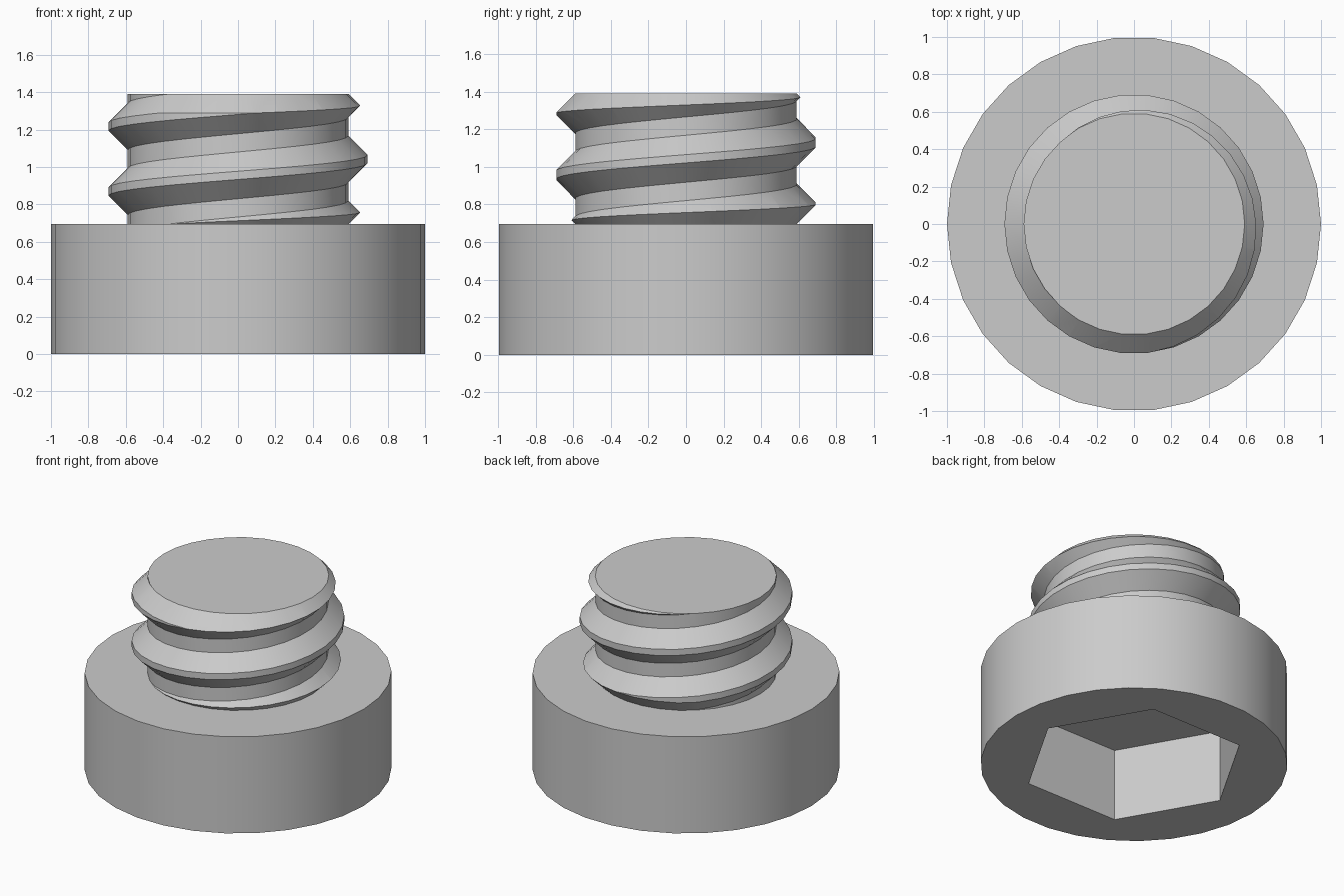
import bpy
import bmesh
from math import cos, sin, pi, radians

SIDES = 30
HEAD_TOP, TOP = 0.695, 1.39
CORE_R, CREST_R, PITCH = 0.59, 0.693, 0.3475

if "Cube" in bpy.data.objects:
    bpy.data.objects.remove(bpy.data.objects["Cube"], do_unlink=True)

steel = bpy.data.materials.new("grey_steel")
steel.use_nodes = True
steel.diffuse_color = (0.6, 0.6, 0.6, 1)
steel.node_tree.nodes["Principled BSDF"].inputs["Base Color"].default_value = (0.6, 0.6, 0.6, 1)


def finish(name, bm):
    """Turn a bmesh into a named object."""
    bmesh.ops.recalc_face_normals(bm, faces=bm.faces[:])
    mesh = bpy.data.meshes.new(name)
    bm.to_mesh(mesh)
    bm.free()
    mesh.materials.append(steel)
    obj = bpy.data.objects.new(name, mesh)
    bpy.context.collection.objects.link(obj)
    return obj


def turned(name, profile, sides):
    """Solid of revolution from (radius, height) points, capped at both ends."""
    bm = bmesh.new()
    rings = [[bm.verts.new((r * cos(2 * pi * i / sides), r * sin(2 * pi * i / sides), z))
              for i in range(sides)] for r, z in profile]
    for low, high in zip(rings, rings[1:]):
        for i in range(sides):
            k = (i + 1) % sides
            bm.faces.new((low[i], low[k], high[k], high[i]))
    bm.faces.new(rings[0][::-1])
    bm.faces.new(rings[-1])
    return finish(name, bm)


def select(obj):
    bpy.ops.object.select_all(action='DESELECT')
    obj.select_set(True)
    bpy.context.view_layer.objects.active = obj


def cut(obj, cutter, operation):
    """Apply a boolean and discard the cutter."""
    cutter.hide_render = True
    mod = obj.modifiers.new("cut", 'BOOLEAN')
    mod.object, mod.operation, mod.solver = cutter, operation, 'EXACT'
    select(obj)
    bpy.ops.object.modifier_apply(modifier=mod.name)
    bpy.data.objects.remove(cutter, do_unlink=True)


def helical_solid(name):
    """Core with a right-handed trapezoidal thread, overlong at both ends."""
    bm = bmesh.new()
    half_crest = 0.022
    half_root = half_crest + CREST_R - CORE_R
    tooth = ((CORE_R, -half_root), (CREST_R, -half_crest),
             (CREST_R, half_crest), (CORE_R, half_root))
    cols = []
    for i in range(SIDES):
        a = 2 * pi * i / SIDES
        cols.append([bm.verts.new((r * cos(a), r * sin(a),
                                   HEAD_TOP + PITCH * (turn + i / SIDES) + dz))
                     for turn in range(-1, 4) for r, dz in tooth])
    # the last column joins the first one a full turn higher
    cols.append(cols[0][len(tooth):])
    for left, right in zip(cols, cols[1:]):
        for j in range(min(len(left), len(right)) - 1):
            bm.faces.new((left[j], right[j], right[j + 1], left[j + 1]))
    # close the ends with fans
    middle = (HEAD_TOP + TOP) / 2
    low, high = bm.verts.new((0, 0, 0.2)), bm.verts.new((0, 0, 1.9))
    for e in [e for e in bm.edges if e.is_boundary]:
        tip = high if e.verts[0].co.z > middle else low
        bm.faces.new((e.verts[0], e.verts[1], tip))
    return finish(name, bm)


# Head with hexagonal socket underneath
head = turned("head", [(1, 0), (1, HEAD_TOP)], SIDES)
cut(head, turned("socket_cutter", [(0.73, -0.1), (0.73, 0.52)], 6), 'DIFFERENCE')

# Threaded shank trimmed by a blank with chamfered ends
shank = helical_solid("threaded_shank")
end_r, blank_r = CORE_R + 0.002, CREST_R + 0.02
rise = blank_r - end_r
blank = turned("blank_cutter", [(end_r, HEAD_TOP - 0.04), (end_r, HEAD_TOP),
                                (blank_r, HEAD_TOP + rise), (blank_r, TOP - rise),
                                (end_r, TOP)], SIDES)
cut(shank, blank, 'INTERSECT')

for obj in (head, shank):
    select(obj)
    bpy.ops.object.shade_smooth_by_angle(angle=radians(30))
